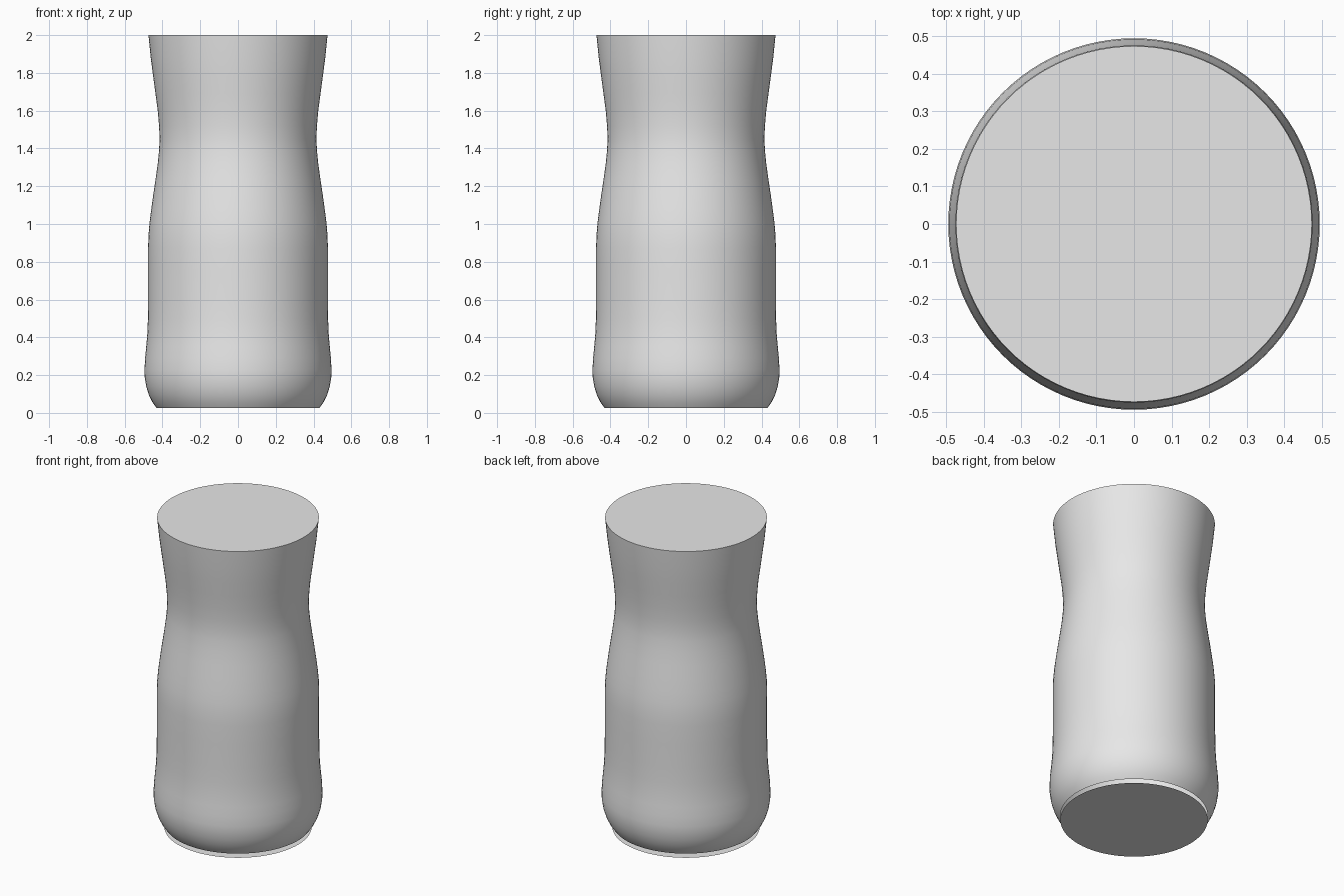
import bpy, bmesh, math
from mathutils import Matrix, Vector

cube = bpy.data.objects.get("Cube")
if cube:
    bpy.data.objects.remove(cube, do_unlink=True)

SIDES = 96

grey = bpy.data.materials.new("light_grey")
grey.use_nodes = True
colour = (0.8, 0.8, 0.8, 1)
grey.diffuse_color = colour
grey.node_tree.nodes["Principled BSDF"].inputs["Base Color"].default_value = colour


def add_object(name, bm):
    mesh = bpy.data.meshes.new(name)
    bm.to_mesh(mesh)
    bm.free()
    mesh.materials.append(grey)
    obj = bpy.data.objects.new(name, mesh)
    bpy.context.collection.objects.link(obj)
    return obj


def disc(name, radius, z, flip=False):
    bm = bmesh.new()
    bmesh.ops.create_circle(bm, cap_ends=True, segments=SIDES, radius=radius,
                            matrix=Matrix.Translation((0, 0, z)))
    for face in bm.faces:
        if (face.normal.z < 0) != flip:
            face.normal_flip()
    return add_object(name, bm)


# Waisted body wall: (radius, height) profile, open at both ends
profile = [(.432, .027), (.452, .055), (.472, .095), (.486, .14), (.494, .19),
           (.495, .23), (.492, .29), (.486, .35), (.48, .42), (.477, .5),
           (.476, .6), (.476, .75), (.476, .87), (.474, .94), (.468, 1.01),
           (.459, 1.08), (.448, 1.16), (.436, 1.24), (.425, 1.32),
           (.418, 1.39), (.415, 1.45), (.418, 1.52), (.425, 1.6),
           (.437, 1.69), (.449, 1.78), (.462, 1.88), (.474, 2.0)]
bm = bmesh.new()
rings = []
for radius, z in profile:
    rings.append([bm.verts.new((radius * math.cos(a), radius * math.sin(a), z))
                  for a in (math.tau * i / SIDES for i in range(SIDES))])
for low, high in zip(rings, rings[1:]):
    for i in range(SIDES):
        j = (i + 1) % SIDES
        bm.faces.new((low[i], low[j], high[j], high[i])).smooth = True
add_object("body_wall", bm)

# Flat lid flush with the rim, and a thin base disc just below the wall
disc("top_lid", .474, 2.0)
disc("base_disc", .432, 0.0, flip=True)
